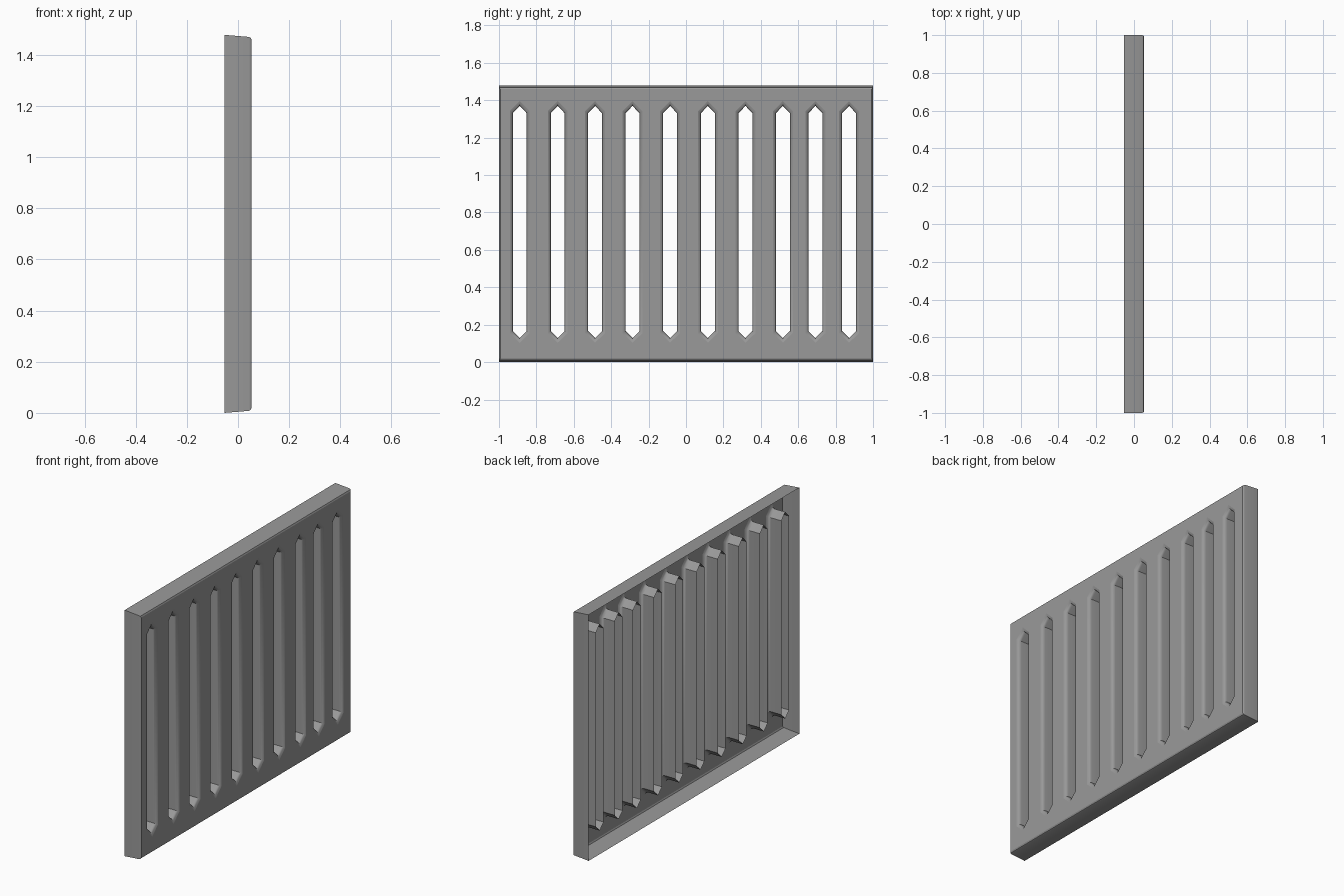
import bpy, bmesh, math

if "Cube" in bpy.data.objects:
    bpy.data.objects.remove(bpy.data.objects["Cube"])

HEIGHT = 1.478
BACK, FRONT = -0.053, 0.053
TUBE_BACK = -0.037
SLOTS = [-0.889, -0.686, -0.486, -0.286, -0.085, 0.117, 0.318, 0.518, 0.692, 0.872]

bm = bmesh.new()


def ring(points, x):
    return [bm.verts.new((x, y, z)) for y, z in points]


def loft(rings):
    """Skin consecutive closed rings with quads."""
    for a, b in zip(rings, rings[1:]):
        for i in range(len(a)):
            j = (i + 1) % len(a)
            bm.faces.new((a[i], a[j], b[j], b[i]))


def panel_outline(dy, dz):
    y = 1 - dy
    return [(-y, dz), (y, dz), (y, HEIGHT - dz), (-y, HEIGHT - dz)]


def slot_outline(c, d):
    w = 0.037 + d
    tip, shoulder = 1.6 * d, 0.7 * d
    return [(c, 0.129 - tip), (c + w, 0.166 - shoulder), (c + w, 1.331 + shoulder),
            (c, 1.370 + tip), (c - w, 1.331 + shoulder), (c - w, 0.166 - shoulder)]


# Open-backed rim with tapered top and bottom and a softened front edge
rim = [ring(panel_outline(dy, dz), x) for dy, dz, x in
       [(0, 0, BACK), (0, 0.008, 0.043), (0.002, 0.011, 0.049), (0.007, 0.019, FRONT)]]
loft(rim)
front_loops = [rim[-1]]

# Pointed slots: rounded lip, then a straight tube towards the back
for c in SLOTS:
    rings = [ring(slot_outline(c, d), x) for d, x in
             [(0.016, FRONT), (0.007, 0.049), (0.002, 0.042), (0, 0.032), (0, TUBE_BACK)]]
    loft(rings)
    front_loops.append(rings[0])

# Front sheet with the slot openings left out
edges = [bm.edges.get((l[i], l[(i + 1) % len(l)])) for l in front_loops for i in range(len(l))]
bmesh.ops.triangle_fill(bm, edges=edges, use_beauty=True, normal=(1, 0, 0))
bmesh.ops.recalc_face_normals(bm, faces=bm.faces)

# Make sure the front sheet faces outward
if sum(f.normal.x for f in bm.faces if abs(f.normal.x) > 0.99) < 0:
    bmesh.ops.reverse_faces(bm, faces=bm.faces)

mesh = bpy.data.meshes.new("slotted_panel")
bm.to_mesh(mesh)
bm.free()
panel = bpy.data.objects.new("slotted_panel", mesh)
bpy.context.collection.objects.link(panel)
bpy.context.view_layer.objects.active = panel
panel.select_set(True)
bpy.ops.object.shade_smooth_by_angle(angle=math.radians(35))

# Keep the front sheet flat
for poly in mesh.polygons:
    if abs(poly.normal.x) > 0.99:
        poly.use_smooth = False

# Dark grey finish
grey = bpy.data.materials.new("dark_grey")
grey.diffuse_color = (0.32, 0.32, 0.32, 1)
grey.use_nodes = True
grey.node_tree.nodes["Principled BSDF"].inputs["Base Color"].default_value = grey.diffuse_color
mesh.materials.append(grey)
